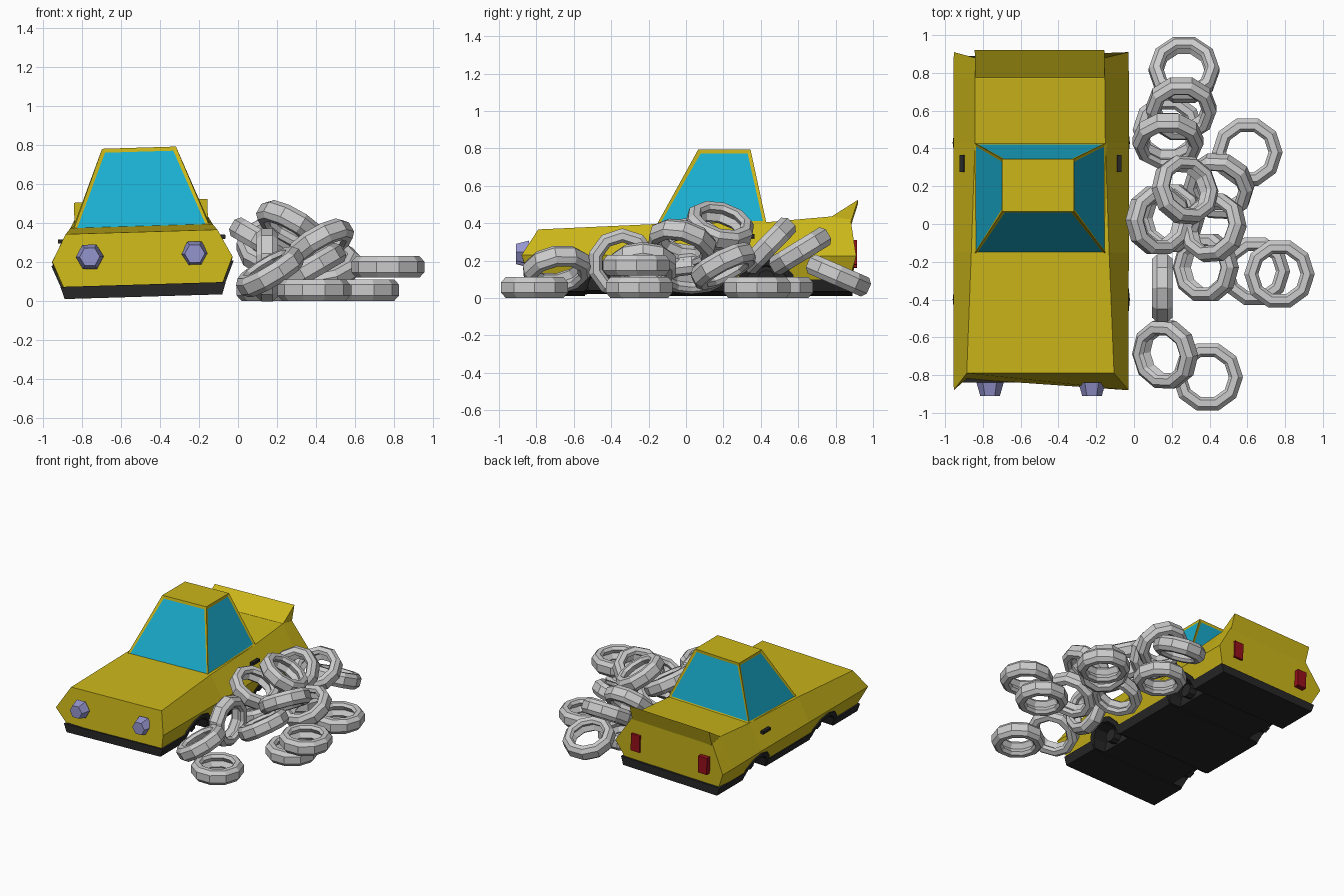
import bpy, bmesh, math
from mathutils import Vector, Matrix

if "Cube" in bpy.data.objects:
    bpy.data.objects.remove(bpy.data.objects["Cube"])


def material(name, rgb):
    m = bpy.data.materials.new(name)
    m.diffuse_color = (*rgb, 1)
    m.use_nodes = True
    m.node_tree.nodes["Principled BSDF"].inputs["Base Color"].default_value = m.diffuse_color
    return m


YELLOW = material("yellow_paint", (0.60, 0.47, 0.01))
GLASS = material("blue_glass", (0.01, 0.42, 0.62))
BLACK = material("black_trim", (0.02, 0.02, 0.02))
LAMP = material("lamp", (0.30, 0.30, 0.62))
RED = material("red_lamp", (0.30, 0.005, 0.01))

# The car leans slightly to one side, so all its parts hang off one pivot
car = bpy.data.objects.new("car_pivot", None)
bpy.context.collection.objects.link(car)
car.location.x = -0.485
car.rotation_euler.y = -0.03


def finish(name, bm, mats=(), parent=car):
    bmesh.ops.recalc_face_normals(bm, faces=bm.faces[:])
    me = bpy.data.meshes.new(name)
    bm.to_mesh(me)
    bm.free()
    for m in mats:
        me.materials.append(m)
    ob = bpy.data.objects.new(name, me)
    bpy.context.collection.objects.link(ob)
    ob.parent = parent
    return ob


def loft(rings, closed=False):
    """Skin rings of points; closed joins last ring to first, else the ends are capped."""
    bm = bmesh.new()
    vs = [[bm.verts.new(p) for p in r] for r in rings]
    n = len(vs[0])
    pairs = list(zip(vs, vs[1:])) + ([(vs[-1], vs[0])] if closed else [])
    for a, b in pairs:
        for i in range(n):
            j = (i + 1) % n
            bm.faces.new((a[i], a[j], b[j], b[i]))
    if not closed:
        bm.faces.new(vs[0])
        bm.faces.new(vs[-1])
    return bm


def box(name, centre, size, mat):
    bm = bmesh.new()
    bmesh.ops.create_cube(bm, size=1)
    bmesh.ops.scale(bm, vec=size, verts=bm.verts[:])
    bmesh.ops.translate(bm, vec=centre, verts=bm.verts[:])
    return finish(name, bm, [mat])


def cone(name, centre, rot, sides, r1, r2, depth, mat):
    bm = bmesh.new()
    bmesh.ops.create_cone(bm, cap_ends=True, segments=sides, radius1=r1, radius2=r2,
                          depth=depth, matrix=Matrix.Translation(centre) @ rot)
    return finish(name, bm, [mat])


# Body: stations of (y, half width, z) for bottom, crease and shoulder
stations = [
    ((-0.82, 0.40, 0.06), (-0.88, 0.463, 0.215), (-0.79, 0.39, 0.355)),
    ((-0.15, 0.41, 0.06), (-0.15, 0.464, 0.215), (-0.15, 0.365, 0.385)),
    ((0.43, 0.41, 0.06), (0.43, 0.464, 0.215), (0.43, 0.345, 0.395)),
    ((0.77, 0.41, 0.06), (0.77, 0.464, 0.21), (0.77, 0.343, 0.425)),
    ((0.87, 0.40, 0.07), (0.91, 0.463, 0.21), (0.88, 0.345, 0.41)),
]
body = finish("body", loft([[(w, y, z) for y, w, z in s] + [(-w, y, z) for y, w, z in s[::-1]]
                            for s in stations]), [YELLOW])

# Ducktail lip
finish("tail_lip", loft([[(x, 0.77, 0.42), (x, 0.92, 0.515), (x, 0.88, 0.39)]
                         for x in (-0.343, 0.343)]), [YELLOW])

# Cabin with inset windows on the four sides
bm = loft([[(-0.35, -0.16, 0.375), (0.35, -0.16, 0.375), (0.35, 0.43, 0.39), (-0.35, 0.43, 0.39)],
           [(-0.19, 0.065, 0.788), (0.19, 0.065, 0.788), (0.19, 0.345, 0.788), (-0.19, 0.345, 0.788)]])
bmesh.ops.recalc_face_normals(bm, faces=bm.faces[:])
windows = [f for f in bm.faces if abs(f.normal.z) < 0.8]
bmesh.ops.inset_individual(bm, faces=windows, thickness=0.025, depth=-0.006)
for f in windows:
    f.material_index = 1
finish("cabin", bm, [YELLOW, GLASS])

# Floor, bumpers and sills
box("floor", (0, 0.025, 0.05), (0.60, 1.66, 0.04), BLACK)
for name, y0, y1 in (("front_bumper", -0.84, -0.54), ("sill", -0.25, 0.29), ("rear_bumper", 0.57, 0.89)):
    finish(name, loft([[(-w, y0, z), (w, y0, z), (w, y1, z), (-w, y1, z)]
                       for w, z in ((0.405, 0.022), (0.425, 0.085))]), [BLACK])

# Wheel arches: cut wells, dark flared liners and bare hubs
side_x = lambda z: 0.40 + 0.41 * (z - 0.06)
turn_y = Matrix.Rotation(math.pi / 2, 4, 'Y')
for label, y in (("front", -0.40), ("rear", 0.43)):
    for s in (-1, 1):
        cutter = cone(label + "_well_cutter", (s * 0.45, y, 0.05), turn_y, 12, 0.14, 0.14, 0.30, BLACK)
        cutter.hide_render = True
        cutter.hide_viewport = False
        cutter.display_type = 'WIRE'
        mod = body.modifiers.new("well", 'BOOLEAN')
        mod.operation = 'DIFFERENCE'
        mod.object = cutter
        rings = []
        for i in range(7):
            a = math.pi * i / 6
            ring = []
            for r, inner in ((0.165, 0), (0.13, 0), (0.13, 1), (0.165, 1)):
                z = 0.03 + r * math.sin(a)
                x = 0.31 if inner else side_x(z) + 0.014
                ring.append((s * x, y + r * math.cos(a), z))
            rings.append(ring)
        finish(label + "_arch", loft(rings), [BLACK])
        box(label + "_well_wall", (s * 0.305, y, 0.10), (0.02, 0.25, 0.14), BLACK)
        cone(label + "_hub", (s * 0.33, y, 0.09), turn_y, 8, 0.05, 0.05, 0.08, BLACK)

# Lamps and door handles
to_front = Matrix.Rotation(math.pi / 2, 4, 'X') @ Matrix.Rotation(math.pi / 6, 4, 'Z')
for s in (-1, 1):
    cone("headlight", (s * 0.27, -0.875, 0.235), to_front, 6, 0.072, 0.052, 0.07, LAMP)
    box("tail_light", (s * 0.29, 0.895, 0.235), (0.075, 0.04, 0.13), RED)
    box("door_handle", (s * 0.417, 0.32, 0.318), (0.025, 0.09, 0.022), BLACK)

# Heap of loose tyres: centre and axle direction
tyres = [
    ((0.265, 0.815, 0.12), (0, 0.40, 0.92)),
    ((0.25, 0.61, 0.25), (0, -0.52, 0.85)),
    ((0.18, 0.44, 0.28), (0, -0.72, 0.70)),
    ((0.18, 0.50, 0.056), (0, 0, 1)),
    ((0.60, 0.38, 0.056), (0, 0, 1)),
    ((0.64, -0.25, 0.056), (0, 0, 1)),
    ((0.77, -0.265, 0.175), (0, 0, 1)),
    ((0.39, -0.81, 0.056), (0, 0, 1)),
    ((0.165, -0.69, 0.15), (-0.50, -0.15, 0.84)),
    ((0.15, -0.34, 0.185), (1, 0, 0)),
    ((0.38, -0.23, 0.17), (-0.50, 0, 0.86)),
    ((0.42, -0.02, 0.29), (-0.48, 0.25, 0.83)),
    ((0.13, 0.02, 0.30), (0.50, 0, 0.86)),
    ((0.27, 0.18, 0.385), (0.48, 0.25, 0.84)),
    ((0.45, 0.20, 0.17), (-0.20, -0.45, 0.87)),
    ((0.19, 0.03, 0.13), (-0.35, 0, 0.93)),
]
section = [(0.187, -0.028), (0.187, 0.028), (0.163, 0.055), (0.128, 0.055),
           (0.112, 0.035), (0.135, 0), (0.112, -0.035), (0.128, -0.055), (0.163, -0.055)]
rings = [[(r * math.cos(a), r * math.sin(a), z) for r, z in section]
         for a in (math.tau * i / 10 for i in range(10))]
for centre, axle in tyres:
    ob = finish("tyre", loft(rings, closed=True), parent=None)
    ob.location = centre
    ob.rotation_euler = Vector((0, 0, 1)).rotation_difference(Vector(axle)).to_euler()
